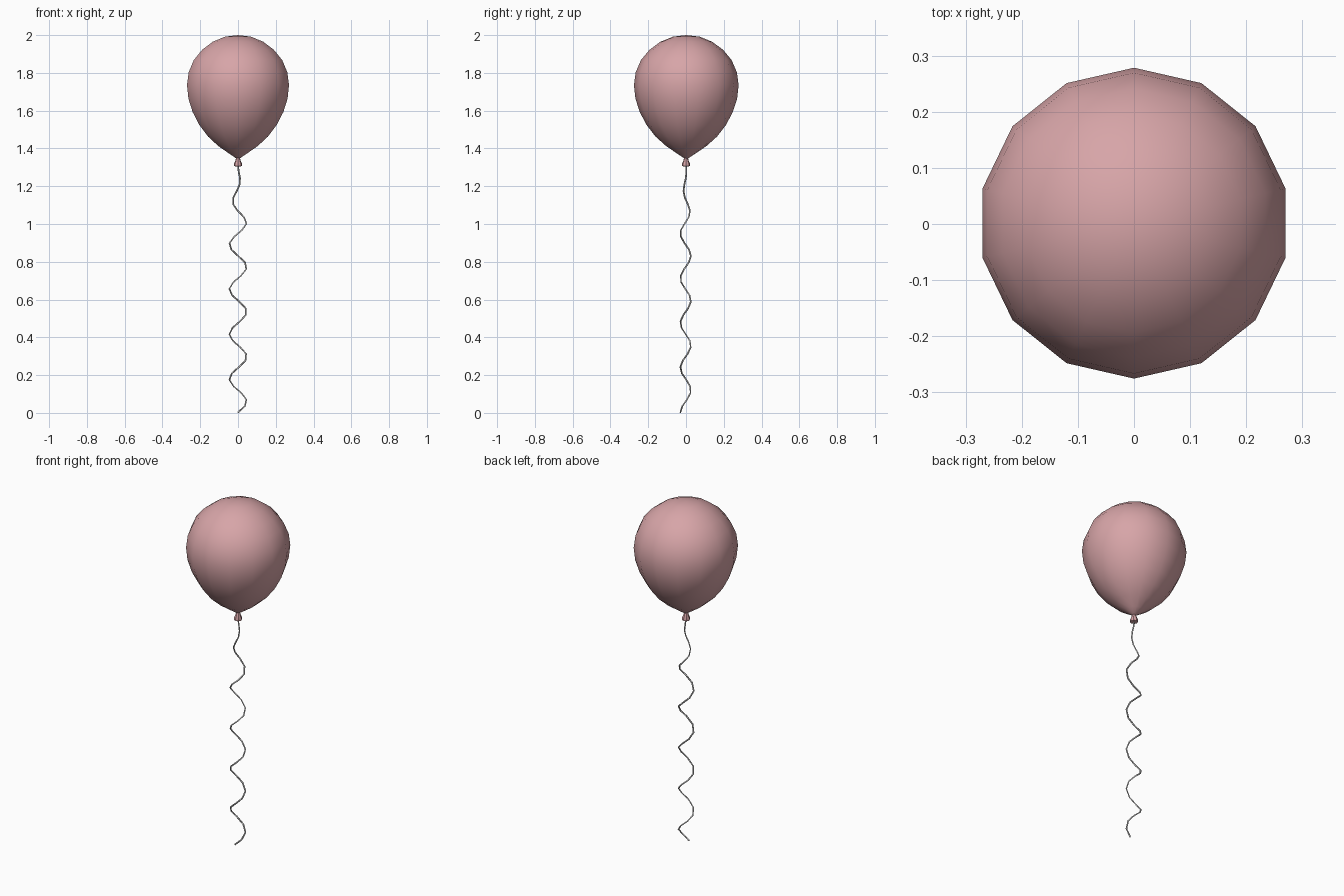
import bpy, bmesh, math

if "Cube" in bpy.data.objects:
    bpy.data.objects.remove(bpy.data.objects["Cube"])

SIDES = 14


def material(name, rgb):
    m = bpy.data.materials.new(name)
    m.diffuse_color = (*rgb, 1)
    m.use_nodes = True
    m.node_tree.nodes["Principled BSDF"].inputs["Base Color"].default_value = m.diffuse_color
    return m


pink = material("dusty pink rubber", (0.68, 0.375, 0.39))
pale = material("pale string", (0.65, 0.65, 0.65))


def lathe(name, profile, sides, mat, cy=0.0):
    """Turn (radius, z) points into a closed solid; radius 0 makes a pole."""
    bm = bmesh.new()
    rings = []
    for r, z in profile:
        n = 1 if r == 0 else sides
        rings.append([bm.verts.new((r * math.cos(math.pi / 2 + 2 * math.pi * i / sides),
                                    cy + r * math.sin(math.pi / 2 + 2 * math.pi * i / sides), z))
                      for i in range(n)])
    for a, b in zip(rings, rings[1:]):
        for i in range(sides):
            j = (i + 1) % sides
            quad = [a[i % len(a)], a[j % len(a)], b[j % len(b)], b[i % len(b)]]
            bm.faces.new(list(dict.fromkeys(quad)))
    bmesh.ops.recalc_face_normals(bm, faces=bm.faces)
    me = bpy.data.meshes.new(name)
    bm.to_mesh(me)
    bm.free()
    me.materials.append(mat)
    ob = bpy.data.objects.new(name, me)
    bpy.context.collection.objects.link(ob)
    return ob


def smooth(ob, angle):
    bpy.ops.object.select_all(action='DESELECT')
    ob.select_set(True)
    bpy.context.view_layer.objects.active = ob
    bpy.ops.object.shade_smooth_by_angle(angle=math.radians(angle))


# balloon body: round crown, tapering to the neck
body = [(0, 2.0), (0.07, 1.992), (0.137, 1.965), (0.195, 1.922), (0.24, 1.868),
        (0.268, 1.803), (0.277, 1.735), (0.269, 1.663), (0.246, 1.592), (0.21, 1.524),
        (0.163, 1.463), (0.106, 1.412), (0.05, 1.374), (0.011, 1.348), (0, 1.346)]
smooth(lathe("balloon_body", body, SIDES, pink, 0.0015), 60)

# tied knot: flared skirt under the neck
knot = [(0, 1.356), (0.010, 1.354), (0.013, 1.338), (0.022, 1.318), (0.021, 1.306), (0, 1.305)]
smooth(lathe("balloon_knot", knot, 8, pink), 40)

# string: spiral that straightens out near the knot
TOP, STEPS, PITCH = 1.31, 38, 0.237
curve = bpy.data.curves.new("string", 'CURVE')
curve.dimensions = '3D'
curve.bevel_depth = 0.0045
curve.bevel_resolution = 0
curve.use_fill_caps = True
spline = curve.splines.new('POLY')
spline.points.add(STEPS)
for i, p in enumerate(spline.points):
    z = TOP * i / STEPS
    fade = min(1, (TOP - z) / 0.3)
    a = 2 * math.pi * z / PITCH
    p.co = (0.046 * fade * math.sin(a), -0.028 * fade * math.cos(a) - 0.002 * fade, z + 0.002, 1)
curve.materials.append(pale)
string = bpy.data.objects.new("string", curve)
bpy.context.collection.objects.link(string)
bpy.ops.object.select_all(action='DESELECT')
string.select_set(True)
bpy.context.view_layer.objects.active = string
bpy.ops.object.convert(target='MESH')
